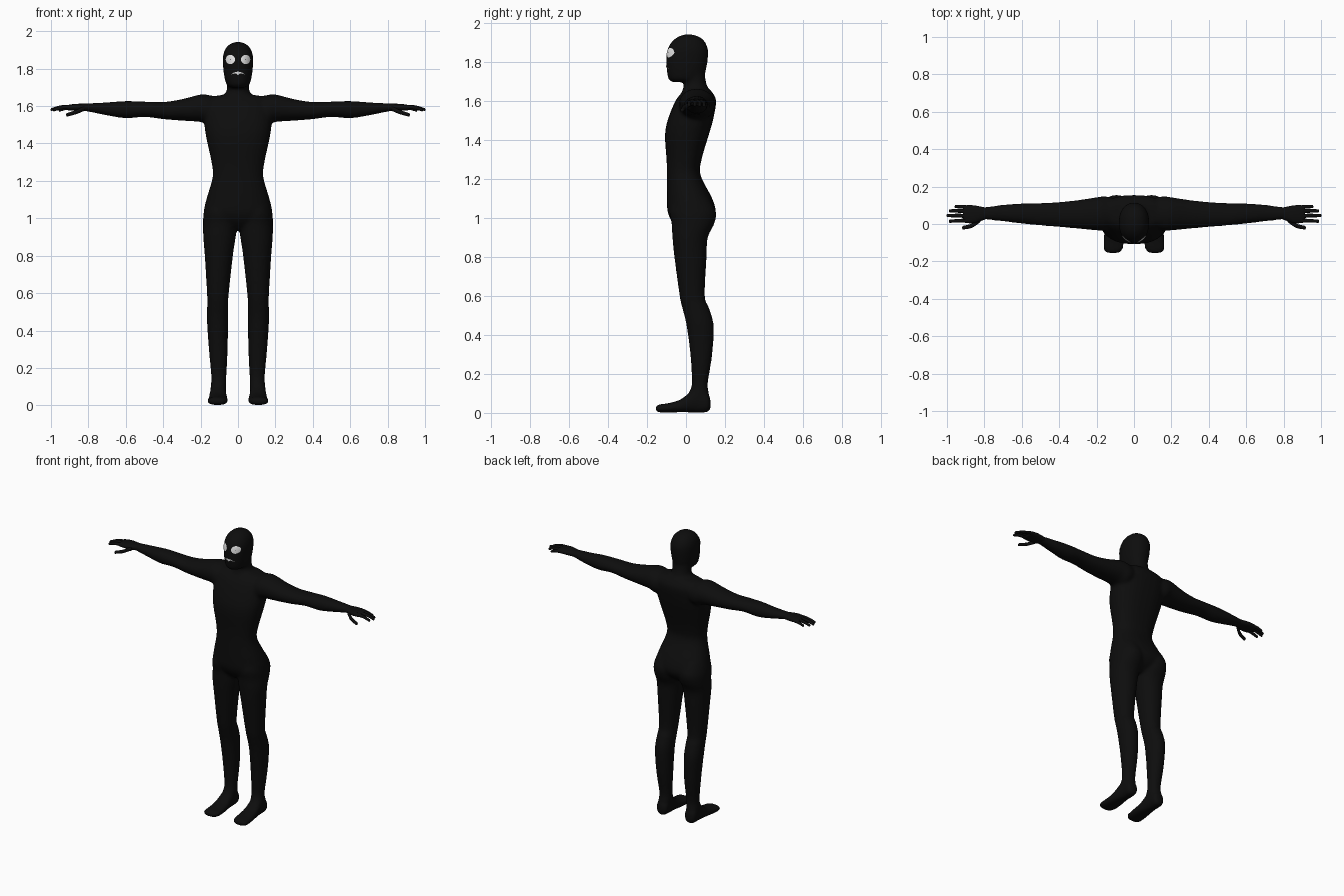
import bpy, bmesh, math
from mathutils import Vector
from mathutils.bvhtree import BVHTree

cube = bpy.data.objects.get("Cube")
if cube:
    bpy.data.objects.remove(cube)


def material(name, value):
    m = bpy.data.materials.new(name)
    m.use_nodes = True
    color = (value, value, value, 1)
    m.diffuse_color = color
    m.node_tree.nodes["Principled BSDF"].inputs["Base Color"].default_value = color
    return m


black = material("black", 0.004)
white = material("off white", 0.8)


def spline(rows, steps=5):
    """Catmull-Rom through the rows of numbers."""
    out = []
    for i in range(len(rows) - 1):
        a, b = rows[max(i - 1, 0)], rows[i]
        c, d = rows[i + 1], rows[min(i + 2, len(rows) - 1)]
        for s in range(steps):
            t = s / steps
            out.append([0.5 * (2 * q + (r - p) * t + (2 * p - 5 * q + 4 * r - u) * t * t
                               + (3 * q - p - 3 * r + u) * t ** 3)
                        for p, q, r, u in zip(a, b, c, d)])
    return out + [list(rows[-1])]


def loft(bm, rows, axis, side=1, power=0.85, count=24):
    """Rows are position, then low and high extents on the other two axes."""
    others = [k for k in range(3) if k != axis]
    rings = []
    for pos, a0, a1, b0, b1 in spline(rows):
        ring = []
        for k in range(count):
            t = math.tau * k / count
            p = [0, 0, 0]
            p[axis] = pos
            for o, lo, hi, w in ((others[0], a0, a1, math.cos(t)), (others[1], b0, b1, math.sin(t))):
                p[o] = (lo + hi) / 2 + (hi - lo) / 2 * math.copysign(abs(w) ** power, w)
            p[0] *= side
            ring.append(bm.verts.new(p))
        rings.append(ring)
    for r, s in zip(rings, rings[1:]):
        for k in range(count):
            j = (k + 1) % count
            bm.faces.new((r[k], r[j], s[j], s[k]))
    bm.faces.new(rings[0])
    bm.faces.new(rings[-1])


def finish(bm, name, mat):
    bmesh.ops.recalc_face_normals(bm, faces=bm.faces[:])
    mesh = bpy.data.meshes.new(name)
    bm.to_mesh(mesh)
    bm.free()
    mesh.materials.append(mat)
    mesh.shade_smooth()
    obj = bpy.data.objects.new(name, mesh)
    bpy.context.collection.objects.link(obj)
    return obj


torso = [(0.94, -.08, .08, -.03, .08), (0.98, -.15, .15, -.07, .13), (1.03, -.182, .182, -.094, .153),
         (1.1, -.17, .17, -.098, .135), (1.22, -.136, .136, -.098, .075), (1.3, -.142, .142, -.1, .08),
         (1.42, -.168, .168, -.108, .115), (1.5, -.18, .18, -.095, .138), (1.6, -.18, .18, -.055, .155),
         (1.645, -.15, .15, -.02, .135), (1.66, -.08, .08, .0, .12)]
neck = [(1.6, -.09, .09, -.03, .14), (1.65, -.075, .075, -.02, .122), (1.69, -.06, .06, -.01, .105),
        (1.74, -.06, .06, -.01, .098), (1.8, -.06, .06, -.01, .1)]
head = [(1.698, -.035, .035, -.07, .06), (1.712, -.06, .06, -.09, .085), (1.75, -.072, .072, -.098, .1),
        (1.8, -.079, .079, -.101, .11), (1.86, -.081, .081, -.097, .114), (1.9, -.071, .071, -.077, .1),
        (1.925, -.052, .052, -.05, .077), (1.939, -.027, .027, -.02, .045), (1.943, -.005, .005, .005, .02)]
leg = [(0.05, .07, .145, .03, .115), (0.1, .062, .147, .015, .118), (0.15, .062, .143, .03, .112),
       (0.3, .055, .156, .022, .135), (0.45, .053, .166, .002, .142), (0.54, .052, .165, -.02, .118),
       (0.6, .049, .166, -.033, .097), (0.8, .027, .178, -.06, .106), (0.9, .012, .186, -.07, .112),
       (0.97, .003, .187, -.074, .145), (1.03, .003, .184, -.085, .155), (1.1, .02, .165, -.07, .12)]
foot = [(.126, .085, .125, .02, .07), (.11, .068, .145, .004, .1), (.06, .064, .148, 0, .13),
        (.02, .062, .152, .002, .105), (-.03, .056, .158, .003, .068), (-.09, .053, .163, .002, .05),
        (-.135, .06, .163, .002, .044), (-.156, .078, .148, .01, .034)]
arm = [(.08, .0, .13, 1.53, 1.645), (.15, -.035, .148, 1.5, 1.658), (.2, -.034, .143, 1.515, 1.662),
       (.3, -.025, .128, 1.522, 1.637), (.4, -.016, .118, 1.53, 1.622), (.5, -.008, .112, 1.542, 1.624),
       (.6, .002, .11, 1.535, 1.627), (.7, .014, .103, 1.55, 1.62), (.8, .024, .09, 1.57, 1.615),
       (.83, .022, .09, 1.572, 1.612)]
palm = [(.78, .03, .085, 1.573, 1.612), (.82, .016, .093, 1.573, 1.613), (.86, .004, .1, 1.575, 1.612),
        (.9, .006, .1, 1.576, 1.608), (.915, .012, .095, 1.58, 1.602)]
fingers = [("little_finger", [(.88, .088, 1.592), (.92, .092, 1.588), (.955, .093, 1.577)], .011),
           ("ring_finger", [(.89, .067, 1.595), (.94, .07, 1.592), (.986, .07, 1.579)], .0115),
           ("middle_finger", [(.89, .043, 1.596), (.95, .045, 1.594), (.998, .045, 1.581)], .0115),
           ("index_finger", [(.89, .019, 1.595), (.94, .017, 1.592), (.986, .015, 1.58)], .0115),
           ("thumb", [(.82, .025, 1.588), (.865, -.008, 1.568), (.915, -.02, 1.553)], .0135)]

# Body fused into one skin
bm = bmesh.new()
loft(bm, torso, 2)
loft(bm, neck, 2, power=1)
loft(bm, head, 2, power=0.92)
for side in (1, -1):
    loft(bm, leg, 2, side, power=0.95)
    loft(bm, foot, 1, side)
    loft(bm, arm, 0, side, power=0.95)
body = finish(bm, "body", black)
remesh = body.modifiers.new("fuse", "REMESH")
remesh.mode = "VOXEL"
remesh.voxel_size = 0.01
remesh.use_smooth_shade = True
relax = body.modifiers.new("relax", "SMOOTH")
relax.factor = 0.5
relax.iterations = 6

# Hands with tapered fingers
for side, label in ((1, "left"), (-1, "right")):
    bm = bmesh.new()
    loft(bm, palm, 0, side)
    finish(bm, label + "_palm", black)
    for name, path, radius in fingers:
        bm = bmesh.new()
        rows = []
        for i, (x, y, z) in enumerate(spline(path, 4)):
            r = radius * (1 - 0.035 * i)
            rows.append((x, y - r, y + r, z - r, z + r))
        x, y0, y1, z0, z1 = rows[-1]
        c, d = (y0 + y1) / 2, (z0 + z1) / 2
        rows.append((x + 0.004, c - .003, c + .003, d - .003, d + .003))
        loft(bm, rows, 0, side, 1, 10)
        finish(bm, label + "_" + name, black)

# Face plates laid on the skin
skin = BVHTree.FromObject(body, bpy.context.evaluated_depsgraph_get())


def on_face(bm, x, z):
    hit = skin.ray_cast(Vector((x, -1, z)), Vector((0, 1, 0)))[0]
    return bm.verts.new((x, hit.y - 0.003 if hit else -0.09, z))


def face_plate(name, rows):
    bm = bmesh.new()
    grid = [[on_face(bm, x, z) for x, z in row] for row in rows]
    for r, s in zip(grid, grid[1:]):
        for k in range(len(r) - 1):
            bm.faces.new((r[k], r[k + 1], s[k + 1], s[k]))
    obj = finish(bm, name, white)
    if sum(p.normal.y for p in obj.data.polygons) > 0:
        obj.data.flip_normals()


for side, label in ((1, "left"), (-1, "right")):
    face_plate(label + "_eye", [
        [(side * (0.041 + r * math.cos(math.tau * k / 16)), 1.849 + r * math.sin(math.tau * k / 16))
         for k in range(17)] for r in (0.002, 0.01, 0.018, 0.025)])

# Mouth: a thin arch with a dip in the middle
columns = [0.038 * (k / 8 - 1) for k in range(17)]
top = [(x, 1.784 - 0.016 * (x / 0.038) ** 2) for x in columns]
bottom = [(x, z - 0.001 - 0.009 * (1 - abs(x) / 0.038) - 0.009 * max(0, 1 - abs(x) / 0.012))
          for x, z in top]
face_plate("mouth", [top, bottom])
